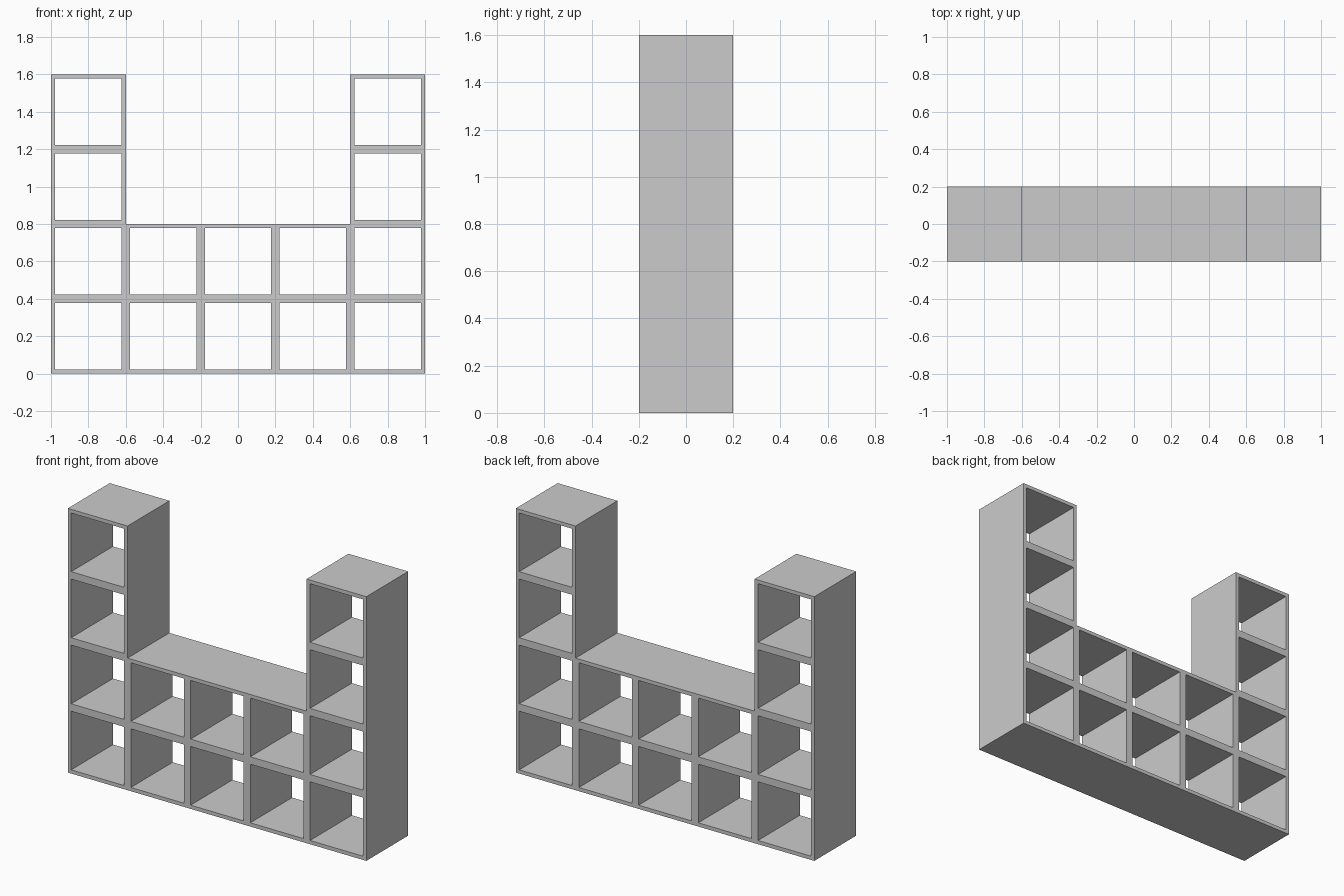
import bpy, bmesh, math

if "Cube" in bpy.data.objects:
    bpy.data.objects.remove(bpy.data.objects["Cube"])

CELL, WALL, DEPTH = 0.4, 0.0225, 0.4
HEIGHTS = [4, 2, 2, 2, 4]          # cubbies stacked in each column
STEPS = [0, WALL, CELL - WALL, CELL]

bm = bmesh.new()


def add_cubby(x0, z0):
    """Square ring (3x3 quads without the centre) on the front plane."""
    for i in range(3):
        for j in range(3):
            if i == j == 1:
                continue
            corners = [(i, j), (i + 1, j), (i + 1, j + 1), (i, j + 1)]
            bm.faces.new([bm.verts.new((x0 + STEPS[a], -DEPTH / 2, z0 + STEPS[b]))
                          for a, b in corners])


# Front outline of all cubbies, welded into one frame
for col, count in enumerate(HEIGHTS):
    for row in range(count):
        add_cubby(-1 + col * CELL, row * CELL)
bmesh.ops.remove_doubles(bm, verts=bm.verts, dist=1e-4)

# Extrude through the full depth, open front and back
ext = bmesh.ops.extrude_face_region(bm, geom=bm.faces[:], use_keep_orig=True)
back = [g for g in ext["geom"] if isinstance(g, bmesh.types.BMVert)]
bmesh.ops.translate(bm, verts=back, vec=(0, DEPTH, 0))

# Tidy flat areas
bmesh.ops.recalc_face_normals(bm, faces=bm.faces)
bmesh.ops.dissolve_limit(bm, angle_limit=math.radians(1),
                         verts=bm.verts, edges=bm.edges)

mesh = bpy.data.meshes.new("shelf_frame")
bm.to_mesh(mesh)
bm.free()
bpy.context.collection.objects.link(bpy.data.objects.new("shelf_frame", mesh))
